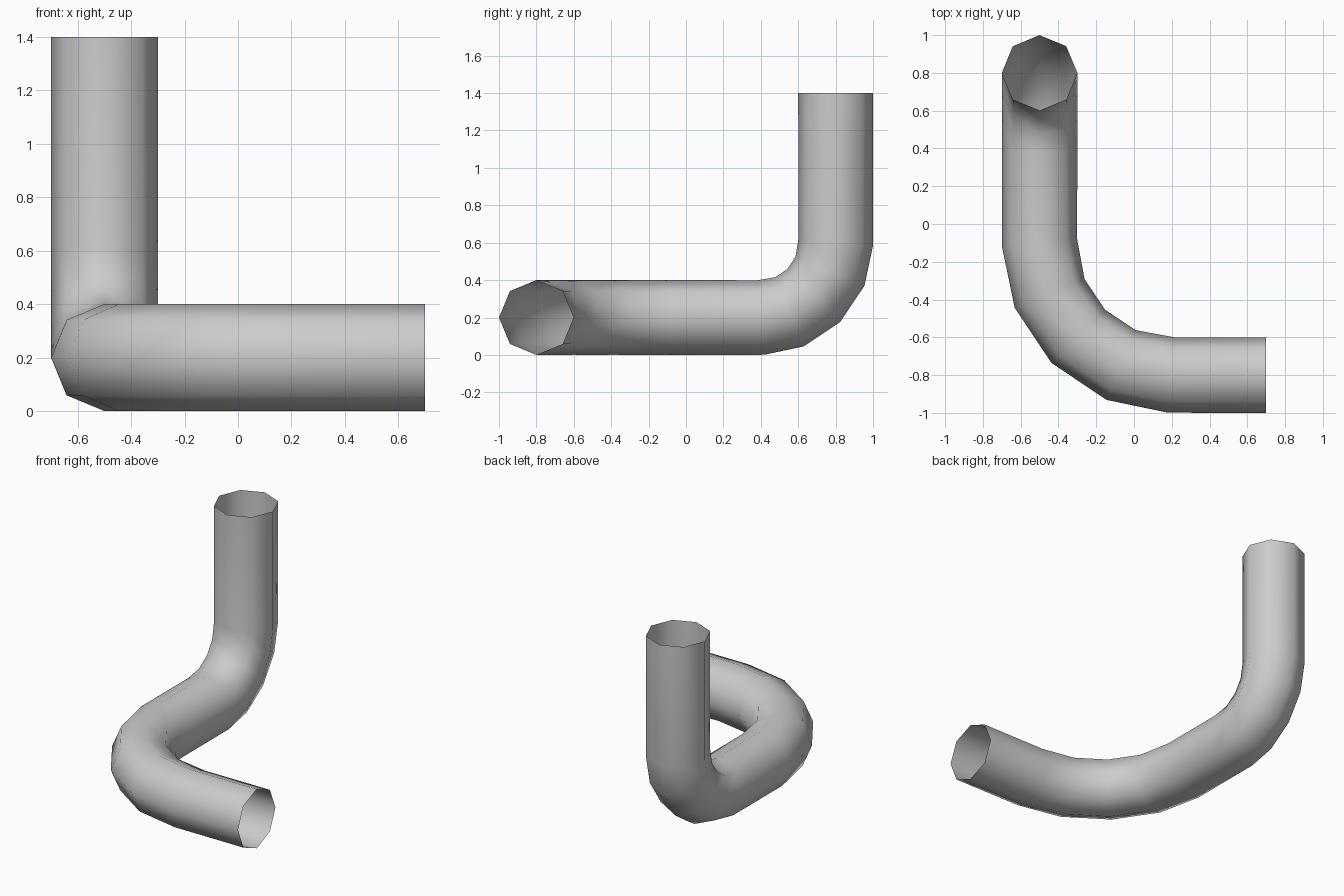
import bpy
from math import sin, cos, pi
from mathutils import Vector

if "Cube" in bpy.data.objects:
    bpy.data.objects.remove(bpy.data.objects["Cube"])

STEPS = 4  # segments per elbow


def elbow(centre, start, end, radius):
    """Quarter-circle points turning from direction start to direction end."""
    c, a, b = Vector(centre), Vector(start), Vector(end)
    return [c + radius * (a * cos(t) + b * sin(t))
            for t in (pi / 2 * i / STEPS for i in range(STEPS + 1))]


# centre line: horizontal run, wide flat elbow, tighter upward elbow, riser
path = [Vector((0.7, -0.8, 0.2))]
path += elbow((0.2, -0.1, 0.2), (0, -1, 0), (-1, 0, 0), 0.7)
path += elbow((-0.5, 0.4, 0.6), (0, 0, -1), (0, 1, 0), 0.4)
path.append(Vector((-0.5, 0.8, 1.4)))

# open eight-sided tube swept along the path
curve = bpy.data.curves.new("bent_pipe", "CURVE")
curve.dimensions = "3D"
curve.twist_mode = "MINIMUM"
curve.bevel_depth = 0.2
curve.bevel_resolution = 2
curve.use_fill_caps = False
spline = curve.splines.new("POLY")
spline.points.add(len(path) - 1)
for point, co in zip(spline.points, path):
    point.co = (*co, 1)
spline.use_smooth = True

pipe = bpy.data.objects.new("bent_pipe", curve)
bpy.context.collection.objects.link(pipe)

# turn the sweep into a smooth-shaded mesh
bpy.context.view_layer.objects.active = pipe
pipe.select_set(True)
bpy.ops.object.convert(target="MESH")
bpy.ops.object.shade_smooth()
